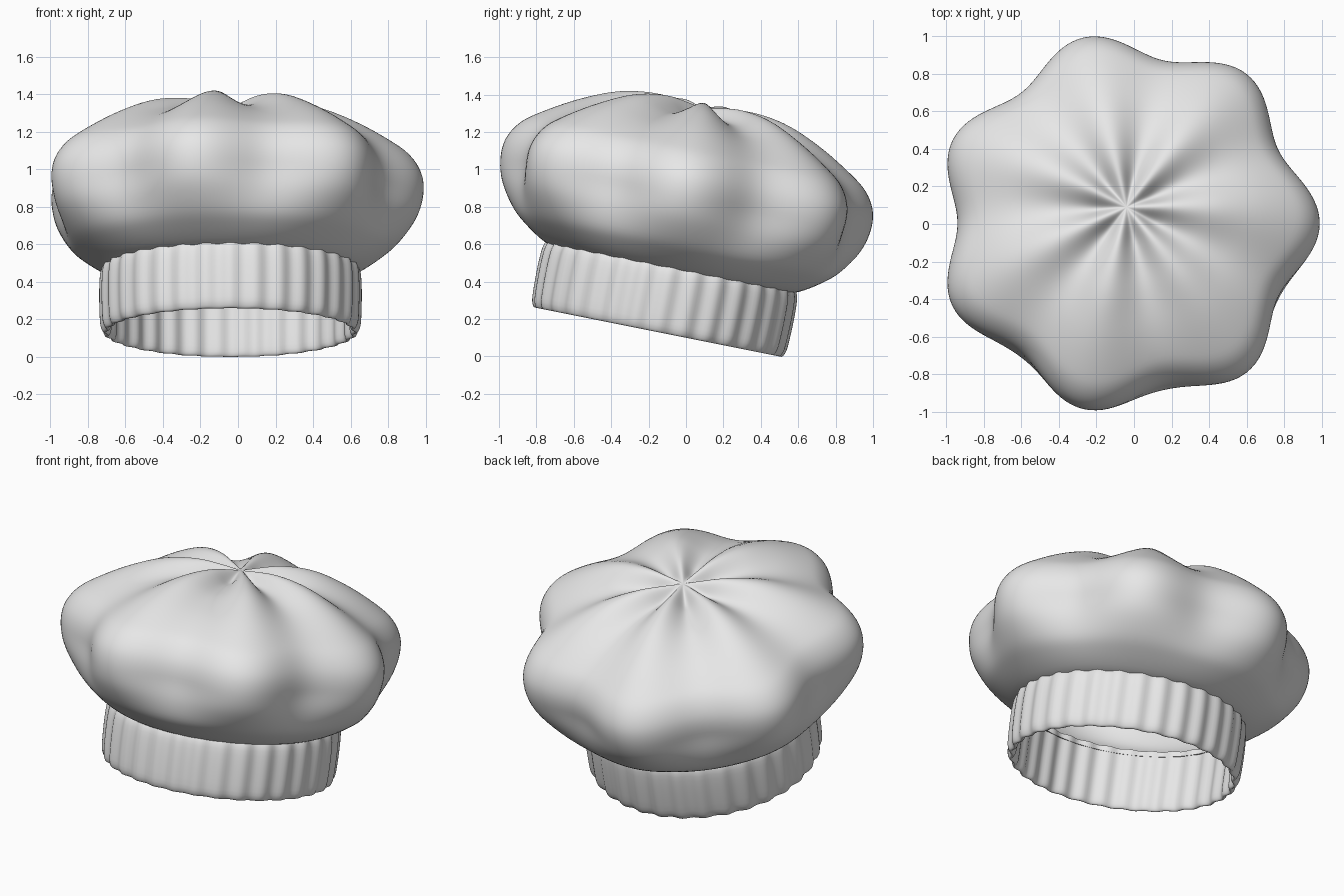
import bpy
import bmesh
import math
from mathutils import Vector, Matrix

cube = bpy.data.objects.get("Cube")
if cube:
    bpy.data.objects.remove(cube, do_unlink=True)

# One off-white cloth material
cloth = bpy.data.materials.new("white_cloth")
cloth.use_nodes = True
COLOUR = (0.8, 0.8, 0.8, 1.0)
cloth.diffuse_color = COLOUR
bsdf = cloth.node_tree.nodes["Principled BSDF"]
bsdf.inputs["Base Color"].default_value = COLOUR
bsdf.inputs["Roughness"].default_value = 0.8

# The whole hat leans back about the centre of its opening
TILT = Matrix.Translation((-0.04, -0.15, 0.13)) @ Matrix.Rotation(-math.atan(0.2), 4, 'X')
LOBES, RIBS = 7, 32


def smoothstep(a, b, x):
    t = min(1.0, max(0.0, (x - a) / (b - a)))
    return t * t * (3 - 2 * t)


def spline(pts, steps, closed=False):
    """Catmull-Rom curve through the profile points (radius, height)."""
    pts = [Vector(p) for p in pts]
    n = len(pts)
    out = []
    for i in range(n if closed else n - 1):
        if closed:
            p0, p1, p2, p3 = (pts[(i + k) % n] for k in (-1, 0, 1, 2))
        else:
            p0, p1, p2, p3 = (pts[min(n - 1, max(0, i + k))] for k in (-1, 0, 1, 2))
        for s in range(steps):
            t = s / steps
            out.append(0.5 * (2 * p1 + (p2 - p0) * t + (2 * p0 - 5 * p1 + 4 * p2 - p3) * t * t
                              + (3 * p1 - p0 - 3 * p2 + p3) * t ** 3))
    if not closed:
        out.append(pts[-1])
    return out


def revolve(name, profile, segments, shape, closed=False, pole=None):
    """Spin a profile round z, letting shape() bend each ring."""
    bm = bmesh.new()
    rings = []
    for r, z in profile:
        ring = []
        for j in range(segments):
            a = 2 * math.pi * j / segments
            rr, zz = shape(r, z, a)
            ring.append(bm.verts.new((rr * math.cos(a), rr * math.sin(a), zz)))
        rings.append(ring)
    pairs = list(zip(rings, rings[1:]))
    if closed:
        pairs.append((rings[-1], rings[0]))
    for lo, hi in pairs:
        for j in range(segments):
            k = (j + 1) % segments
            bm.faces.new((lo[j], lo[k], hi[k], hi[j]))
    if pole is not None:
        tip = bm.verts.new((0, 0, pole))
        for j in range(segments):
            bm.faces.new((rings[-1][j], rings[-1][(j + 1) % segments], tip))
    bm.transform(TILT)
    mesh = bpy.data.meshes.new(name)
    bm.to_mesh(mesh)
    bm.free()
    mesh.materials.append(cloth)
    obj = bpy.data.objects.new(name, mesh)
    bpy.context.scene.collection.objects.link(obj)
    bpy.ops.object.select_all(action='DESELECT')
    obj.select_set(True)
    bpy.context.view_layer.objects.active = obj
    bpy.ops.object.shade_smooth_by_angle(angle=math.radians(60))
    return obj


def puff_shape(r, z, a):
    """Seven lobes, with creases gathered towards the crown."""
    valley = (1 - math.cos(LOBES * a)) / 2
    r2 = r * (1 - 0.125 * valley * smoothstep(0.34, 0.75, z))
    sink = 0.0
    if z > 0.79:
        sink = 0.075 * smoothstep(0.0, 0.22, r) * (1 - smoothstep(0.3, 1.0, r))
    return r2, z - sink * valley


def band_shape(r, z, a):
    """Soft vertical ribs."""
    return r + 0.008 * math.cos(RIBS * a), z


# Puffed crown
puff_profile = [(0.63, 0.335), (0.70, 0.36), (0.80, 0.42), (0.89, 0.49), (0.97, 0.59),
                (1.013, 0.68), (1.03, 0.78), (1.015, 0.87), (0.96, 0.955), (0.87, 1.025),
                (0.70, 1.125), (0.52, 1.205), (0.38, 1.24), (0.24, 1.25), (0.12, 1.238),
                (0.02, 1.222)]
revolve("puffed_crown", spline(puff_profile, 4), 196, puff_shape, pole=1.22)

# Ribbed head band, a closed loop with rounded edges
band_profile = [(0.645, 0.36), (0.645, 0.20), (0.645, 0.05), (0.652, 0.008), (0.665, 0.0),
                (0.678, 0.015), (0.688, 0.06), (0.692, 0.20), (0.688, 0.31),
                (0.675, 0.355), (0.66, 0.37)]
# Reverse the winding so that the normals face out of the cloth
revolve("head_band", spline(band_profile, 3, closed=True), 256, band_shape, closed=True)
